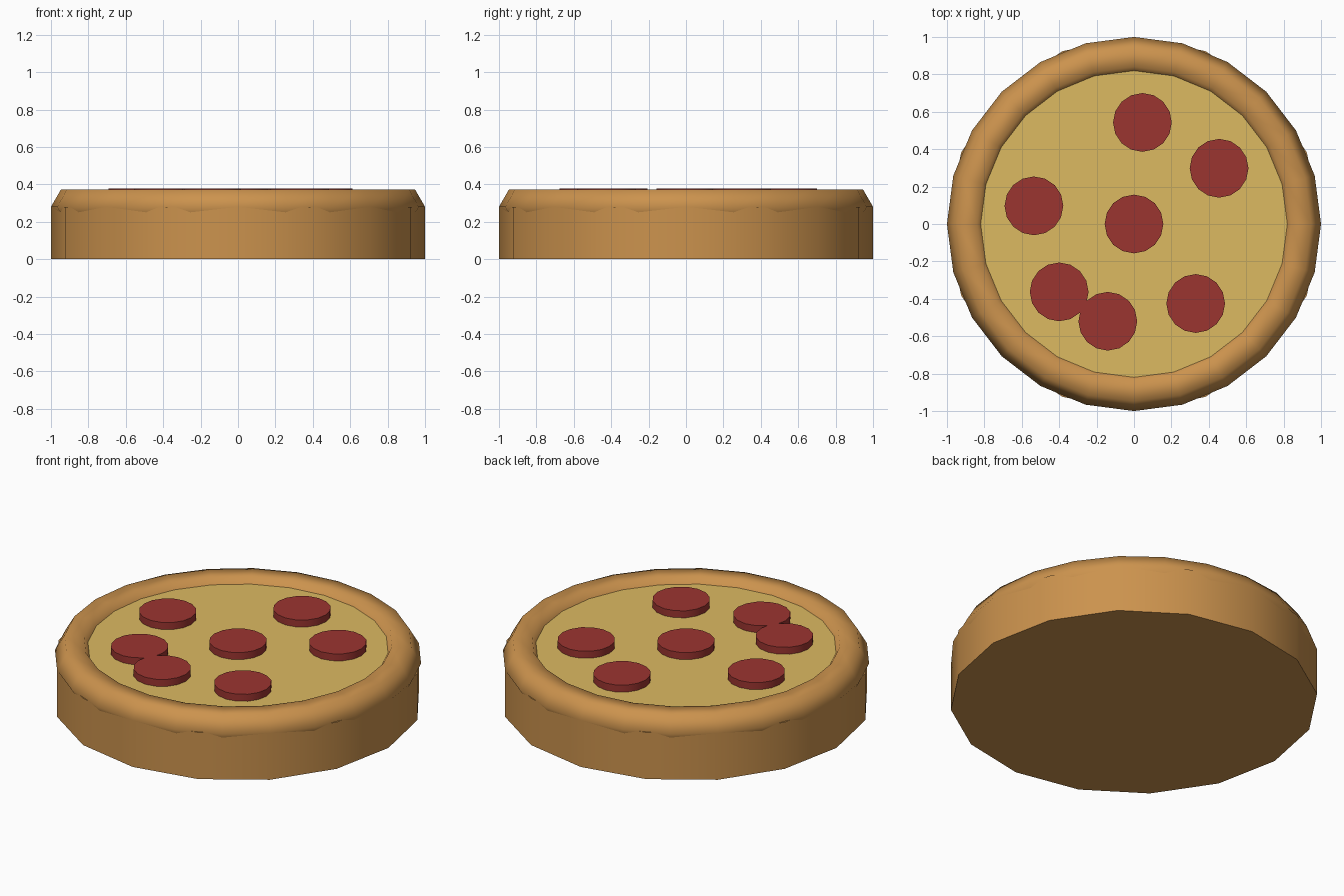
import bpy
import math

if "Cube" in bpy.data.objects:
    bpy.data.objects.remove(bpy.data.objects["Cube"])


def material(name, rgb):
    m = bpy.data.materials.new(name)
    m.diffuse_color = (*rgb, 1)
    m.use_nodes = True
    m.node_tree.nodes["Principled BSDF"].inputs["Base Color"].default_value = m.diffuse_color
    return m


crust_mat = material("crust", (0.60, 0.29, 0.075))
cheese_mat = material("cheese", (0.72, 0.49, 0.12))
pepperoni_mat = material("pepperoni", (0.33, 0.035, 0.03))


def finish(name, mat, angle):
    ob = bpy.context.object
    ob.name = name
    ob.data.materials.append(mat)
    bpy.ops.object.shade_smooth_by_angle(angle=math.radians(angle))
    return ob


def disc(name, mat, sides, radius, z0, z1, x=0, y=0):
    bpy.ops.mesh.primitive_cylinder_add(vertices=sides, radius=radius, depth=z1 - z0,
                                        location=(x, y, (z0 + z1) / 2))
    return finish(name, mat, 40)


# Dough base
disc("dough_base", crust_mat, 16, 1.0, 0, 0.28)

# Raised rim with a six-sided section
bpy.ops.mesh.primitive_torus_add(major_segments=24, minor_segments=6,
                                 major_radius=0.894, minor_radius=0.106,
                                 location=(0, 0, 0.28))
finish("crust_rim", crust_mat, 80)

# Cheese layer
disc("cheese", cheese_mat, 24, 0.83, 0.27, 0.335)

# Pepperoni slices
slices = [(0, 0), (0.045, 0.543), (0.455, 0.298), (-0.535, 0.097),
          (-0.40, -0.363), (-0.14, -0.52), (0.33, -0.425)]
for i, (x, y) in enumerate(slices):
    disc(f"pepperoni_{i + 1}", pepperoni_mat, 16, 0.157, 0.315, 0.377, x, y)
